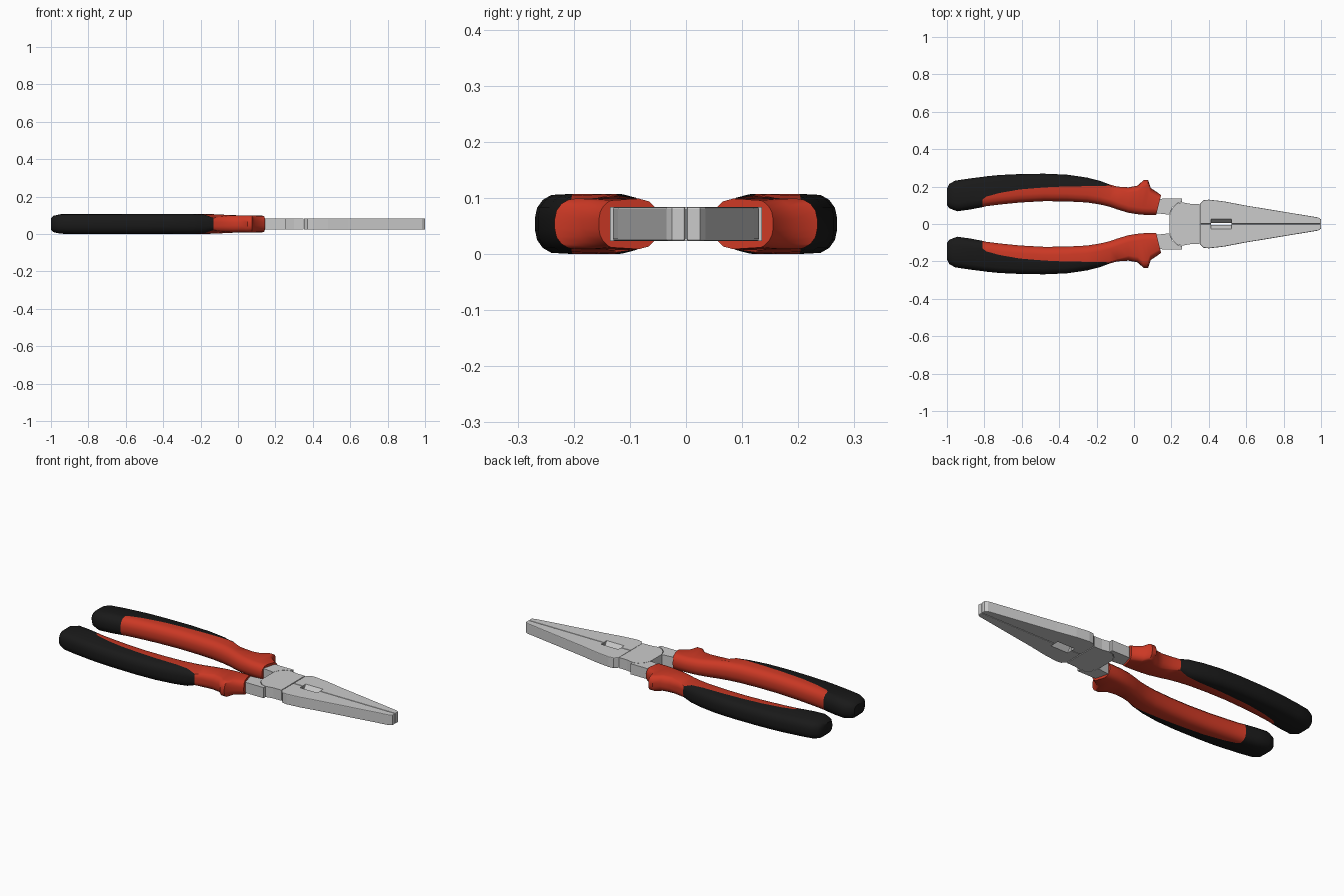
import bpy, bmesh
from math import cos, radians, sqrt

if "Cube" in bpy.data.objects:
    bpy.data.objects.remove(bpy.data.objects["Cube"])

CZ = 0.0537          # mid-height of the tool
HM = 0.0305          # half thickness of the steel


def material(name, col):
    m = bpy.data.materials.new(name)
    m.diffuse_color = col
    m.use_nodes = True
    m.node_tree.nodes["Principled BSDF"].inputs["Base Color"].default_value = m.diffuse_color
    return m


red = material("red_plastic", (0.60, 0.04, 0.018, 1))
black = material("black_rubber", (0.01, 0.01, 0.01, 1))


def make(name, verts, faces, mat=None, smooth=False):
    me = bpy.data.meshes.new(name)
    me.from_pydata(verts, [], faces)
    bm = bmesh.new()
    bm.from_mesh(me)
    bmesh.ops.delete(bm, geom=[v for v in bm.verts if not v.link_faces], context='VERTS')
    bmesh.ops.recalc_face_normals(bm, faces=bm.faces)
    bm.to_mesh(me)
    bm.free()
    ob = bpy.data.objects.new(name, me)
    bpy.context.collection.objects.link(ob)
    if mat:
        me.materials.append(mat)
    bpy.ops.object.select_all(action='DESELECT')
    ob.select_set(True)
    bpy.context.view_layer.objects.active = ob
    if smooth:
        bpy.ops.object.shade_smooth_by_angle(angle=radians(40))
    return ob


def prism(name, pts, lo, hi, place):
    n = len(pts)
    verts = [place(a, b, c) for c in (lo, hi) for a, b in pts]
    faces = [list(range(n)), list(range(n, 2 * n))]
    faces += [[i, (i + 1) % n, (i + 1) % n + n, i + n] for i in range(n)]
    return make(name, verts, faces)


# Handle stations: inner x, inner y, outer x, outer y, colour border, half height
stations = [
    (-1.00, .100, -1.00, .190, .50, .030), (-.985, .083, -.987, .215, .50, .044),
    (-.945, .068, -.955, .232, .45, .052), (-.88, .077, -.88, .243, .35, .0537),
    (-.81, .090, -.81, .252, .25, .0537), (-.79, .095, -.79, .255, .32, .0537),
    (-.72, .104, -.72, .262, .39, .0537), (-.61, .115, -.61, .267, .46, .0537),
    (-.48, .122, -.48, .269, .50, .0537), (-.36, .121, -.36, .264, .56, .0537),
    (-.25, .115, -.25, .248, .655, .0537), (-.18, .104, -.18, .230, .79, .053),
    (-.13, .092, -.13, .211, .95, .052), (-.09, .078, -.09, .200, .90, .050),
    (-.03, .060, -.03, .196, .80, .047), (.015, .053, .020, .205, .80, .046),
    (.040, .050, .050, .234, .80, .045), (.060, .049, .076, .234, .80, .045),
    (.075, .048, .090, .192, .80, .045), (.118, .048, .145, .155, .80, .045),
]


def ring(st, side):
    xi, yi, xo, yo, t, h = st
    w = yo - yi
    r = min(.042, h * .8)
    ri, ro = min(r, .9 * t * w), min(r, (1 - t) * w)
    ds = [ri * (1 - cos(radians(a))) for a in (0, 30, 60, 90)] + [t * w]
    ds += [w - ro * (1 - cos(radians(a))) for a in (72, 48, 24, 0)]
    top = []
    for d in ds:
        e = min(d, w - d, r)
        z = h - r + sqrt(max(0, r * r - (r - e) ** 2))
        top.append((xi + (xo - xi) * d / w, side * (yi + d), z))
    return [(x, y, CZ + z) for x, y, z in top] + [(x, y, CZ - z) for x, y, z in reversed(top)]


def handle(prefix, side):
    n = 18
    verts = [p for st in stations for p in ring(st, side)]
    last = len(stations) - 1
    blacks, reds = [list(range(n))], [list(range(last * n, last * n + n))]
    for i in range(last):
        for j in range(n):
            k = (j + 1) % n
            f = [i * n + j, i * n + k, (i + 1) * n + k, (i + 1) * n + j]
            is_black = i < 4 or (i < 12 and 4 <= j < 13)
            (blacks if is_black else reds).append(f)
    make(prefix + "_grip_sleeve", verts, blacks, black, True)
    make(prefix + "_handle_core", verts, reds, red, True)


# Steel outlines seen from above
jaw = [(.352, .0012), (.352, .107), (.372, .127), (.40, .130), (.48, .121),
       (.59, .100), (.985, .035), (1.0, .025), (1.0, .0012)]
shank = [(.08, .062), (.188, .050), (.204, .087), (.229, .110), (.257, .119),
         (.257, .135), (.15, .135), (.08, .12)]
arc = [(.35, .107), (.30, .108), (.257, .116), (.23, .108), (.206, .085), (.194, .062), (.19, .046)]
joint = arc + [(x, -y) for x, y in reversed(arc)]

for prefix, s in (("upper", 1), ("lower", -1)):
    handle(prefix, s)

    def flat(a, b, c):
        return (a, s * b, CZ + s * c)

    prism(prefix + "_shank", shank, -HM, HM, flat)
    prism(prefix + "_joint_half", joint, 0, HM, flat)
    ob = prism(prefix + "_jaw", jaw, -HM, HM, flat)
    # softened jaw edges
    bev = ob.modifiers.new("edge_bevel", 'BEVEL')
    bev.width = .004
    bev.segments = 2
    bev.limit_method = 'ANGLE'
    bev.angle_limit = radians(60)
    bpy.ops.object.modifier_apply(modifier=bev.name)
    # wire-cutter slot, sloping in from both faces
    cut = prism("slot_cutter", [(-.028, .032), (.028, .032), (.005, 0), (.028, -.032),
                                (-.028, -.032), (-.005, 0)], .412, .522,
                lambda a, b, c: (c, a, CZ + b))
    cut.hide_render = True
    bpy.context.view_layer.objects.active = ob
    mod = ob.modifiers.new("slot", 'BOOLEAN')
    mod.operation = 'DIFFERENCE'
    mod.object = cut
    mod.solver = 'EXACT'
    bpy.ops.object.modifier_apply(modifier=mod.name)
    bpy.data.objects.remove(cut)
